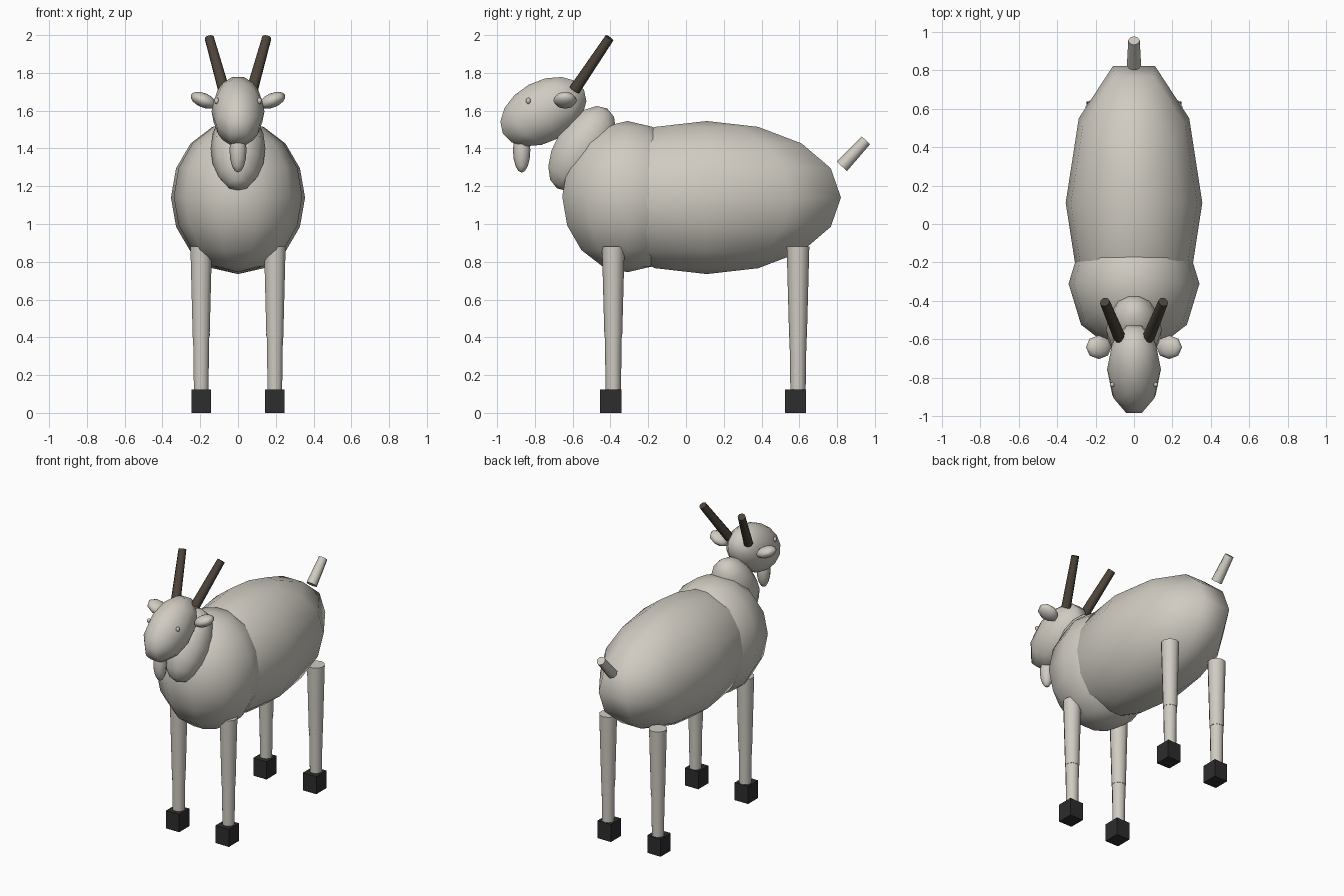
import bpy
import bmesh
from math import pi
from mathutils import Matrix, Vector

cube = bpy.data.objects.get("Cube")
if cube:
    bpy.data.objects.remove(cube, do_unlink=True)


def material(name, rgb):
    mat = bpy.data.materials.new(name)
    mat.use_nodes = True
    mat.diffuse_color = (*rgb, 1)
    mat.node_tree.nodes["Principled BSDF"].inputs["Base Color"].default_value = (*rgb, 1)
    return mat


FLEECE = material("pale_fleece", (0.63, 0.60, 0.54))
HORN = material("dark_horn", (0.075, 0.058, 0.043))
HOOF = material("black_hoof", (0.026, 0.026, 0.026))


def finish(bm, name, mat, smooth=True):
    mesh = bpy.data.meshes.new(name)
    for face in bm.faces:
        face.smooth = smooth and len(face.verts) <= 4  # end caps stay flat
    bm.to_mesh(mesh)
    bm.free()
    mesh.materials.append(mat)
    obj = bpy.data.objects.new(name, mesh)
    bpy.context.collection.objects.link(obj)
    return obj


def ellipsoid(name, centre, radii, mat, tilt=0, roll=0, segments=10, rings=8):
    """Stretched sphere; tilt turns it about x, roll about y."""
    bm = bmesh.new()
    bmesh.ops.create_uvsphere(bm, u_segments=segments, v_segments=rings, radius=1)
    bm.transform(Matrix.Translation(centre)
                 @ Matrix.Rotation(tilt, 4, "X") @ Matrix.Rotation(roll, 4, "Y")
                 @ Matrix.Diagonal((*radii, 1)) @ Matrix.Rotation(pi / 2, 4, "Z"))
    return finish(bm, name, mat)


def tube(name, start, end, r_start, r_end, mat, segments=10):
    """Tapered cylinder between two points."""
    start, end = Vector(start), Vector(end)
    axis = end - start
    bm = bmesh.new()
    bmesh.ops.create_cone(bm, cap_ends=True, segments=segments,
                          radius1=r_start, radius2=r_end, depth=axis.length)
    bm.transform(Matrix.Translation((start + end) / 2)
                 @ axis.to_track_quat("Z", "Y").to_matrix().to_4x4())
    return finish(bm, name, mat)


def box(name, centre, size, mat):
    bm = bmesh.new()
    bmesh.ops.create_cube(bm, size=1)
    bm.transform(Matrix.Translation(centre) @ Matrix.Diagonal((*size, 1)))
    return finish(bm, name, mat, smooth=False)


# Trunk, neck and head
ellipsoid("body", (0, 0.11, 1.14), (0.355, 0.747, 0.405), FLEECE)
ellipsoid("chest", (0, -0.31, 1.145), (0.34, 0.363, 0.4), FLEECE)
ellipsoid("neck", (0, -0.55, 1.4), (0.145, 0.15, 0.25), FLEECE, tilt=-0.56)
ellipsoid("head", (0, -0.755, 1.595), (0.14, 0.257, 0.162), FLEECE, tilt=0.5)
ellipsoid("beard", (0, -0.87, 1.39), (0.045, 0.046, 0.118), FLEECE, segments=8)

# Tail
tube("tail", (0, 0.825, 1.305), (0, 0.953, 1.443), 0.037, 0.03, FLEECE, 8)

# Paired features of the head
for side, s in (("left", 1), ("right", -1)):
    tube(side + "_horn", (s * 0.075, -0.59, 1.71), (s * 0.152, -0.405, 1.985),
         0.032, 0.026, HORN, 8)
    ellipsoid(side + "_ear", (s * 0.183, -0.64, 1.655), (0.072, 0.062, 0.038),
              FLEECE, roll=-s * 0.4, segments=8)
    ellipsoid(side + "_eye", (s * 0.113, -0.835, 1.652), (0.013, 0.013, 0.017),
              FLEECE, segments=8, rings=6)

# Legs
for end, y in (("front", -0.385), ("back", 0.593)):
    for side, s in (("left", 1), ("right", -1)):
        part = end + "_" + side
        x = s * 0.195
        tube(part + "_upper_leg", (x, y, 0.4), (x, y, 0.88), 0.047, 0.06, FLEECE)
        ellipsoid(part + "_knee", (x, y, 0.415), (0.047, 0.047, 0.03), FLEECE)
        tube(part + "_lower_leg", (x, y, 0.02), (x, y, 0.42), 0.039, 0.045, FLEECE)
        box(part + "_hoof", (x, y - 0.013, 0.0625), (0.104, 0.113, 0.125), HOOF)
